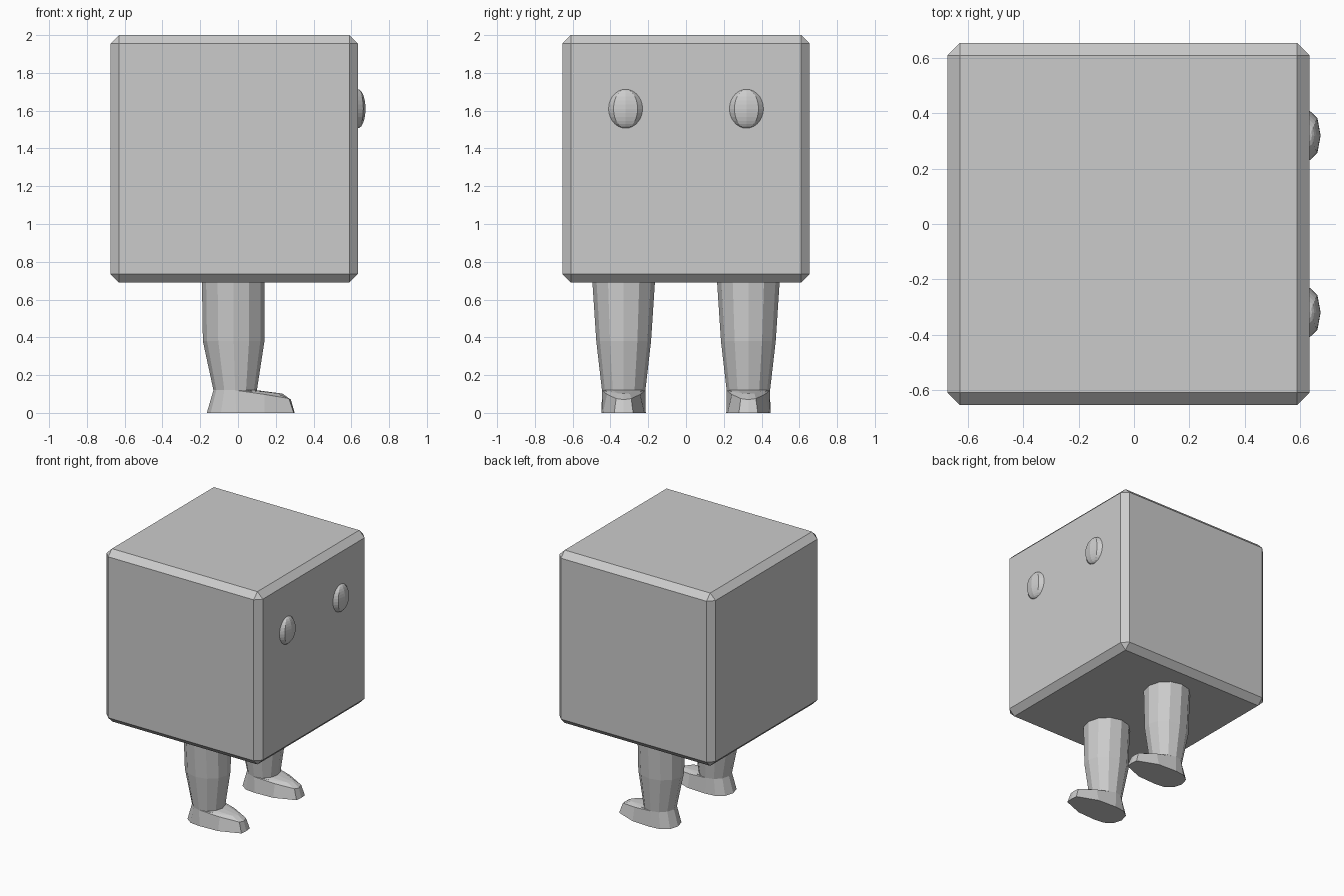
import bpy, bmesh, math

if "Cube" in bpy.data.objects:
    bpy.data.objects.remove(bpy.data.objects["Cube"])

N = 12  # sides of each leg


def finish(name, bm):
    bmesh.ops.recalc_face_normals(bm, faces=bm.faces)
    me = bpy.data.meshes.new(name)
    bm.to_mesh(me)
    bm.free()
    ob = bpy.data.objects.new(name, me)
    bpy.context.collection.objects.link(ob)
    return ob


def circle_ring(cx, r, z, ry=None):
    ry = ry or r
    return [(cx + r * math.cos(2 * math.pi * k / N), ry * math.sin(2 * math.pi * k / N), z)
            for k in range(N)]


def half_ring(pts):
    # seven points from toe to heel, mirrored to a closed ring
    return pts + [(x, -y, z) for x, y, z in pts[5:0:-1]]


# Body: cube with chamfered edges
bm = bmesh.new()
bmesh.ops.create_cube(bm, size=1.31)
bmesh.ops.translate(bm, verts=bm.verts, vec=(-0.02, 0, 1.345))
body = finish("body", bm)
bev = body.modifiers.new("chamfer", 'BEVEL')
bev.width = 0.045
bev.segments = 1

# Leg and foot rings, bottom to top
ankle = circle_ring(-0.015, 0.115, 0.12)
sole = half_ring([(0.30, 0, 0), (0.295, 0.05, 0), (0.14, 0.11, 0), (-0.01, 0.117, 0),
                  (-0.09, 0.108, 0), (-0.145, 0.068, 0), (-0.165, 0, 0)])
rim = half_ring([(0.28, 0, 0.07), (0.27, 0.04, 0.076), (0.14, 0.088, 0.098)] + ankle[3:7])
instep = half_ring([(0.235, 0, 0.102), (0.205, 0.032, 0.104), (0.09, 0.085, 0.112)] + ankle[3:7])
rings = [sole, rim, instep, ankle,
         circle_ring(-0.023, 0.163, 0.38, 0.145), circle_ring(-0.025, 0.166, 0.70)]

for side, sy in (("right", -1), ("left", 1)):
    # Leg with foot
    bm = bmesh.new()
    loops = [[bm.verts.new((x, sy * 0.33 + sy * y, z)) for x, y, z in r] for r in rings]
    for a, b in zip(loops, loops[1:]):
        for k in range(N):
            j = (k + 1) % N
            bm.faces.new((a[k], a[j], b[j], b[k]))
    bm.faces.new(loops[0])
    bm.faces.new(loops[-1])
    bmesh.ops.remove_doubles(bm, verts=bm.verts, dist=0.0005)
    finish(side + "_leg", bm)

    # Eye: flattened ball set in the front face
    bm = bmesh.new()
    bmesh.ops.create_uvsphere(bm, u_segments=8, v_segments=14, radius=1)
    bmesh.ops.scale(bm, verts=bm.verts, vec=(0.04, 0.09, 0.103))
    bmesh.ops.translate(bm, verts=bm.verts, vec=(0.635, sy * 0.32, 1.61))
    finish(side + "_eye", bm)
